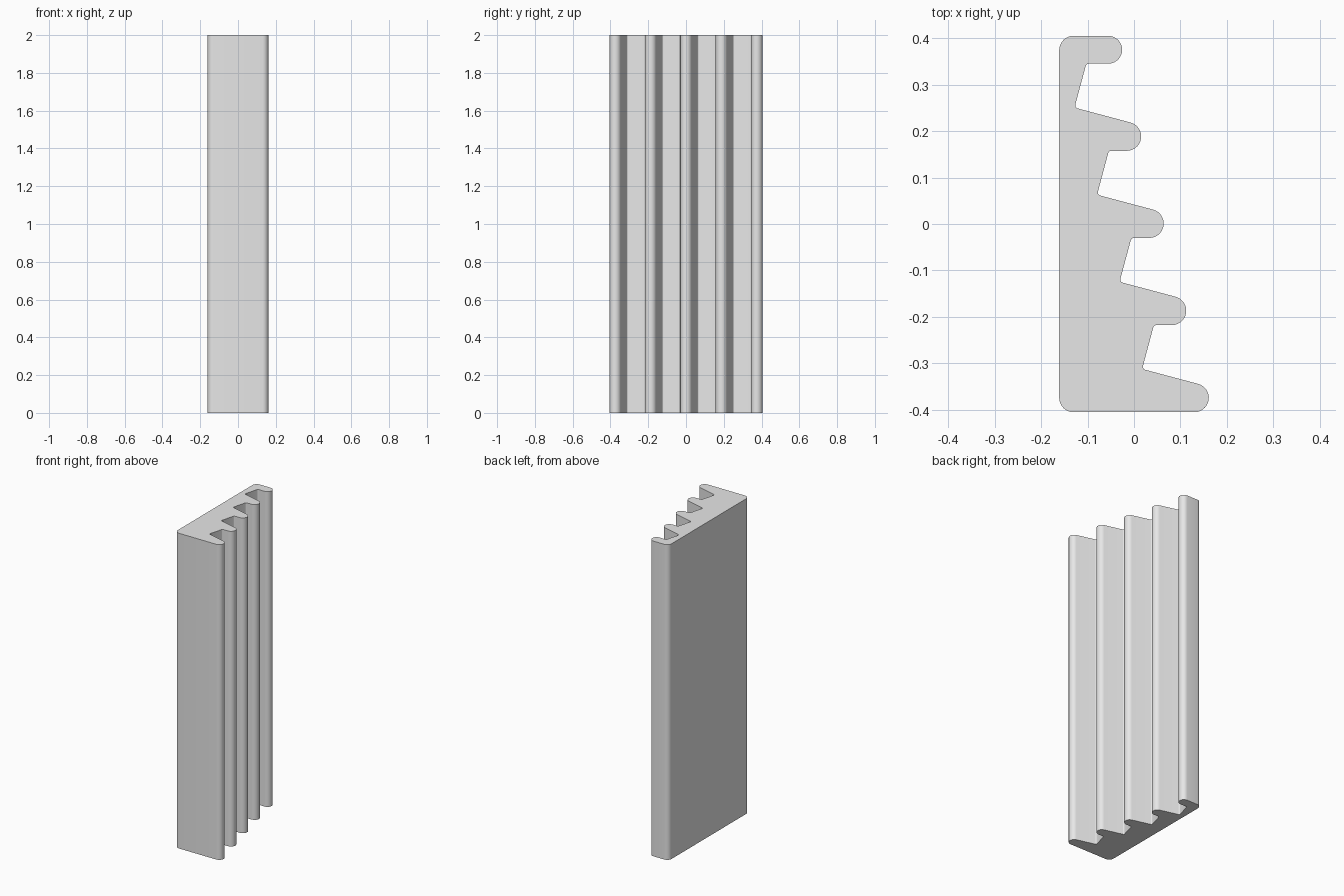
import bpy, bmesh
from math import sin, cos, tan, radians

if "Cube" in bpy.data.objects:
    bpy.data.objects.remove(bpy.data.objects["Cube"])

HEIGHT = 2.0
points = []


def arc(cx, cy, r, start, end, steps):
    """Append an arc to the cross-section, angles in degrees."""
    for i in range(steps + 1):
        a = radians(start + (end - start) * i / steps)
        points.append((cx + r * cos(a), cy + r * sin(a)))


# Rounded front corner of the flat back plate
R = 0.031
arc(-0.161 + R, -0.405 + R, R, 180, 270, 8)

# Four stepped teeth, each a rounded nose followed by a right-angled notch
FILLET = 0.007
for i in range(4):
    dx, dy = -0.0485 * i, 0.1875 * i
    arc(0.130 + dx, -0.374 + dy, R, -90, 75, 14)
    vx, vy = 0.0175 + dx, -0.312 + dy
    d = radians(75)
    arc(vx + FILLET * (cos(d) + sin(d)), vy + FILLET * (sin(d) - cos(d)),
        FILLET, 255, 165, 5)
    uy = -0.2175 + dy
    ux = vx + (uy - vy) / tan(d)
    arc(ux + FILLET / tan(radians(52.5)), uy - FILLET, FILLET, 165, 90, 5)

# End lip with a half-round nose, then the rounded back corner
arc(-0.0555, 0.375, 0.030, -90, 90, 16)
arc(-0.161 + R, 0.405 - R, R, 90, 180, 8)

# Extrude the cross-section upright
bm = bmesh.new()
base = bm.faces.new([bm.verts.new((x, y, 0)) for x, y in points])
top = bmesh.ops.extrude_face_region(bm, geom=[base], use_keep_orig=True)
bmesh.ops.translate(bm, vec=(0, 0, HEIGHT),
                    verts=[g for g in top["geom"] if isinstance(g, bmesh.types.BMVert)])
bmesh.ops.recalc_face_normals(bm, faces=bm.faces)
mesh = bpy.data.meshes.new("ribbed_strip")
bm.to_mesh(mesh)
bm.free()

strip = bpy.data.objects.new("ribbed_strip", mesh)
bpy.context.collection.objects.link(strip)
grey = bpy.data.materials.new("light_grey")
grey.diffuse_color = (0.8, 0.8, 0.8, 1)
grey.use_nodes = True
grey.node_tree.nodes["Principled BSDF"].inputs["Base Color"].default_value = grey.diffuse_color
mesh.materials.append(grey)

# Smooth the rounded noses, keep the end caps crisp
bpy.context.view_layer.objects.active = strip
strip.select_set(True)
bpy.ops.object.shade_smooth_by_angle(angle=radians(30))
